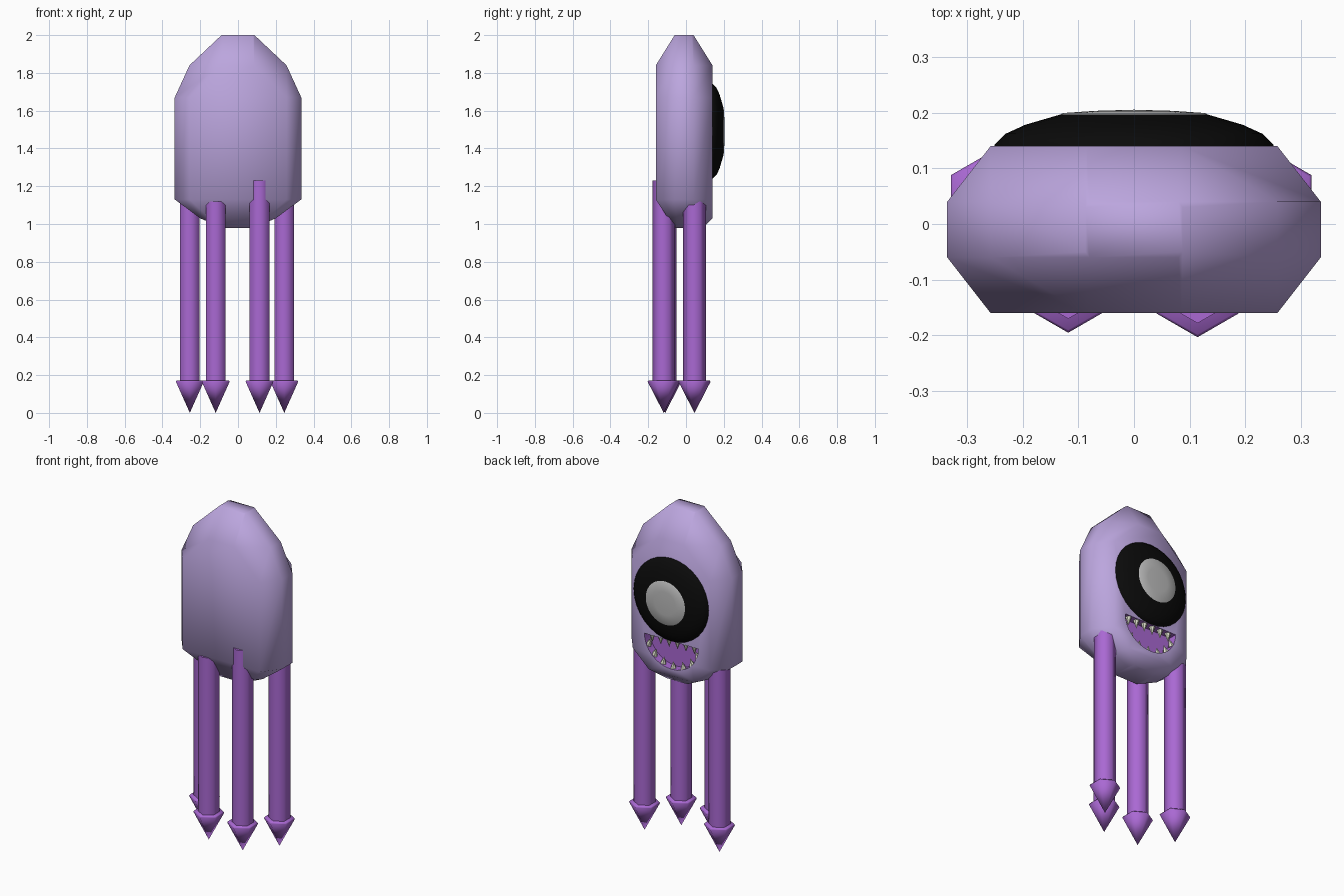
import bpy, bmesh, math
from mathutils import Matrix, Vector

if "Cube" in bpy.data.objects:
    bpy.data.objects.remove(bpy.data.objects["Cube"])


def material(name, rgb):
    m = bpy.data.materials.new(name)
    m.diffuse_color = (*rgb, 1)
    m.use_nodes = True
    m.node_tree.nodes["Principled BSDF"].inputs["Base Color"].default_value = m.diffuse_color
    return m


LAVENDER = material("lavender", (0.50, 0.38, 0.73))
PURPLE = material("purple", (0.40, 0.14, 0.65))
BLACK = material("black", (0.003, 0.003, 0.003))
GREY = material("pale_grey", (0.50, 0.50, 0.50))
IVORY = material("ivory", (0.72, 0.74, 0.60))


def loft(name, rings, mats, angle=65):
    """Skin a list of equal-length point rings; one-point rings close to a tip."""
    bm = bmesh.new()
    rows = [[bm.verts.new(p) for p in ring] for ring in rings]
    for a, b in zip(rows, rows[1:]):
        n = max(len(a), len(b))
        for i in range(n):
            j = (i + 1) % n
            if len(a) == 1:
                bm.faces.new((a[0], b[j], b[i]))
            elif len(b) == 1:
                bm.faces.new((a[i], a[j], b[0]))
            else:
                bm.faces.new((a[i], a[j], b[j], b[i]))
    for row in (rows[0], rows[-1]):
        if len(row) > 2:
            bm.faces.new(row)
    bmesh.ops.recalc_face_normals(bm, faces=bm.faces)
    me = bpy.data.meshes.new(name)
    bm.to_mesh(me)
    bm.free()
    ob = bpy.data.objects.new(name, me)
    bpy.context.collection.objects.link(ob)
    for m in mats:
        me.materials.append(m)
    smooth(ob, angle)
    return ob


def smooth(ob, angle):
    bpy.ops.object.select_all(action='DESELECT')
    ob.select_set(True)
    bpy.context.view_layer.objects.active = ob
    bpy.ops.object.shade_smooth_by_angle(angle=math.radians(angle))


def circle(x, y, z, r, n, start=0.0):
    if r == 0:
        return [(x, y, z)]
    return [(x + r * math.cos(start + math.tau * i / n),
             y + r * math.sin(start + math.tau * i / n), z) for i in range(n)]


def octagon(z, xa, xb, y0, m0, m1, y1):
    """Chamfered rectangle: half width xa between m0 and m1, xb at y0 and y1."""
    return [(xa, m0, z), (xa, m1, z), (xb, y1, z), (-xb, y1, z),
            (-xa, m1, z), (-xa, m0, z), (-xb, y0, z), (xb, y0, z)]


# Body: chamfered capsule, flat on front and back
body = loft("body", [
    octagon(0.98, 0.085, 0.07, -0.065, -0.05, 0.05, 0.09),
    octagon(1.03, 0.20, 0.15, -0.095, -0.05, 0.05, 0.14),
    octagon(1.13, 0.335, 0.257, -0.16, -0.06, 0.04, 0.14),
    octagon(1.67, 0.335, 0.257, -0.16, -0.06, 0.04, 0.14),
    octagon(1.84, 0.257, 0.085, -0.16, -0.06, 0.04, 0.14),
    octagon(2.00, 0.087, 0.08, -0.06, -0.05, 0.03, 0.04),
], [LAVENDER, PURPLE])

# Mouth: half-moon recess cut into the back face
MOUTH_W, MOUTH_TOP, MOUTH_H = 0.18, 1.24, 0.17


def lip(t):
    """Lower lip point, t from 0 to pi."""
    return MOUTH_W * math.cos(t), MOUTH_TOP - MOUTH_H * math.sin(t)


outline = [lip(math.pi * i / 16) for i in range(17)]
cutter = loft("mouth_cutter", [[(x, y, z) for x, z in outline] for y in (0.09, 0.2)],
              [LAVENDER, PURPLE])
for p in cutter.data.polygons:
    p.material_index = 1
cutter.hide_render = True
cutter.hide_set(True)
cut = body.modifiers.new("mouth", 'BOOLEAN')
cut.operation = 'DIFFERENCE'
cut.solver = 'EXACT'
cut.object = cutter
bpy.context.view_layer.objects.active = body
bpy.ops.object.modifier_apply(modifier=cut.name)
bpy.data.objects.remove(cutter)
smooth(body, 65)


# Teeth: little cones along both lips
def tooth(name, x, z, direction, length):
    ob = loft(name, [circle(0, 0, -0.005, 0.019, 6), [(0, 0, length)]], [IVORY], 30)
    turn = Vector((0, 0, 1)).rotation_difference(Vector((direction[0], 0, direction[1])))
    ob.data.transform(Matrix.Translation((x, 0.12, z)) @ turn.to_matrix().to_4x4())


for i in range(6):
    tooth(f"upper_tooth_{i}", -0.14 + 0.056 * i, MOUTH_TOP, (0, -1), 0.05)
for i in range(7):
    t = math.pi * (0.13 + 0.74 * i / 6)
    x, z = lip(t)
    tooth(f"lower_tooth_{i}", x, z, (-0.5 * math.cos(t), 1), 0.042)


# Eye: shallow dome with a pale centre, turned about the y axis
def dome(name, profile, mat):
    loft(name, [[(x, y, 1.49 + z) for x, z, y in circle(0, 0, y, r, 32)]
                for r, y in profile], [mat])


dome("eye", [(0.25, 0.13), (0.25, 0.142), (0.23, 0.162), (0.195, 0.178),
             (0.13, 0.197), (0, 0.1985)], BLACK)
dome("pupil", [(0.132, 0.196), (0.128, 0.199), (0.07, 0.203), (0, 0.205)], GREY)

# Tentacles: hexagonal columns ending in spear points
for k, (x, y, top) in enumerate([(-0.255, 0.045, 1.12), (-0.118, -0.11, 1.12),
                                 (0.114, -0.118, 1.23), (0.245, 0.045, 1.12)]):
    hexa = lambda z, r: circle(x, y, z, r, 6, math.pi / 2)
    loft(f"tentacle_{k}", [hexa(0.15, 0.06), hexa(top, 0.06)], [PURPLE])
    loft(f"tentacle_point_{k}", [hexa(0.0, 0), hexa(0.165, 0.085), hexa(0.172, 0.08)],
         [PURPLE])
